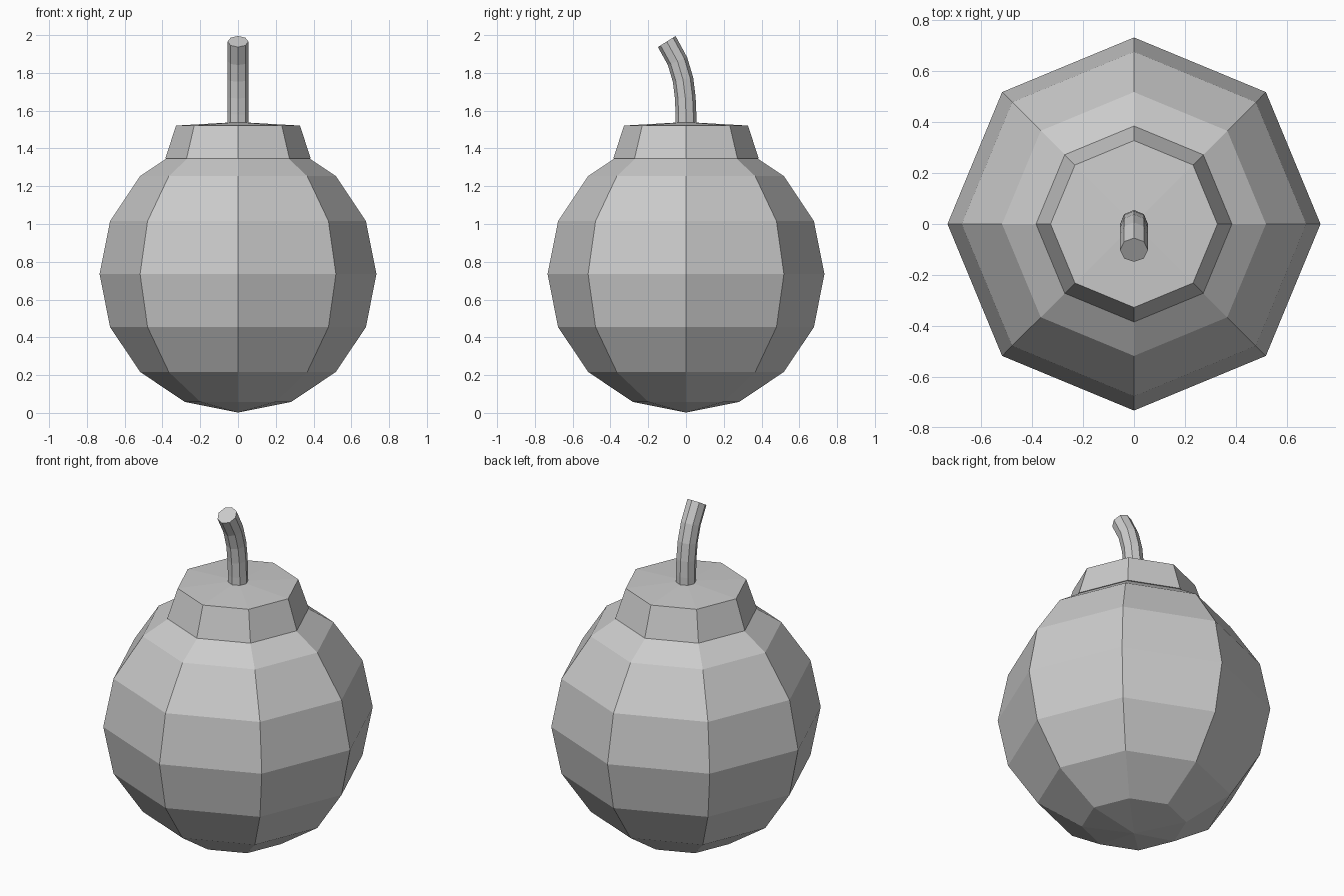
import bpy, bmesh, math
from mathutils import Vector

if "Cube" in bpy.data.objects:
    bpy.data.objects.remove(bpy.data.objects["Cube"])

SIDES = 8


def finish(bm, name):
    bmesh.ops.recalc_face_normals(bm, faces=bm.faces)
    me = bpy.data.meshes.new(name)
    bm.to_mesh(me)
    bm.free()
    ob = bpy.data.objects.new(name, me)
    bpy.context.collection.objects.link(ob)
    return ob


def ring(bm, centre, u, v, r):
    return [bm.verts.new(centre + r * (math.cos(a) * u + math.sin(a) * v))
            for a in (2 * math.pi * i / SIDES for i in range(SIDES))]


def bridge(bm, a, b):
    for i in range(SIDES):
        j = (i + 1) % SIDES
        bm.faces.new((a[i], a[j], b[j], b[i]))


X, Y = Vector((1, 0, 0)), Vector((0, 1, 0))

# Round body: low-poly sphere resting on the ground
bm = bmesh.new()
bmesh.ops.create_uvsphere(bm, u_segments=SIDES, v_segments=8, radius=0.733)
bmesh.ops.translate(bm, verts=bm.verts, vec=(0, 0, 0.735))
finish(bm, "body")

# Tapered collar with a very shallow pointed top
bm = bmesh.new()
low = ring(bm, Vector((0, 0, 1.347)), X, Y, 0.385)
high = ring(bm, Vector((0, 0, 1.521)), X, Y, 0.328)
bridge(bm, low, high)
bm.faces.new(low)
apex = bm.verts.new((0, 0, 1.54))
for i in range(SIDES):
    bm.faces.new((high[i], high[(i + 1) % SIDES], apex))
finish(bm, "collar")

# Bent fuse: octagonal tube swept along a path leaning to the front
path = [(0, 1.51), (0, 1.58), (-0.004, 1.67), (-0.016, 1.765),
        (-0.045, 1.862), (-0.102, 1.966)]
angles = [0, 0, 5, 12, 22, 32]
bm = bmesh.new()
rings = []
for (y, z), deg in zip(path, angles):
    t = math.radians(deg)
    across = Vector((0, math.cos(t), math.sin(t)))
    rings.append(ring(bm, Vector((0, y, z)), X, across, 0.055))
for a, b in zip(rings, rings[1:]):
    bridge(bm, a, b)
bm.faces.new(rings[0])
bm.faces.new(rings[-1])
finish(bm, "fuse")
